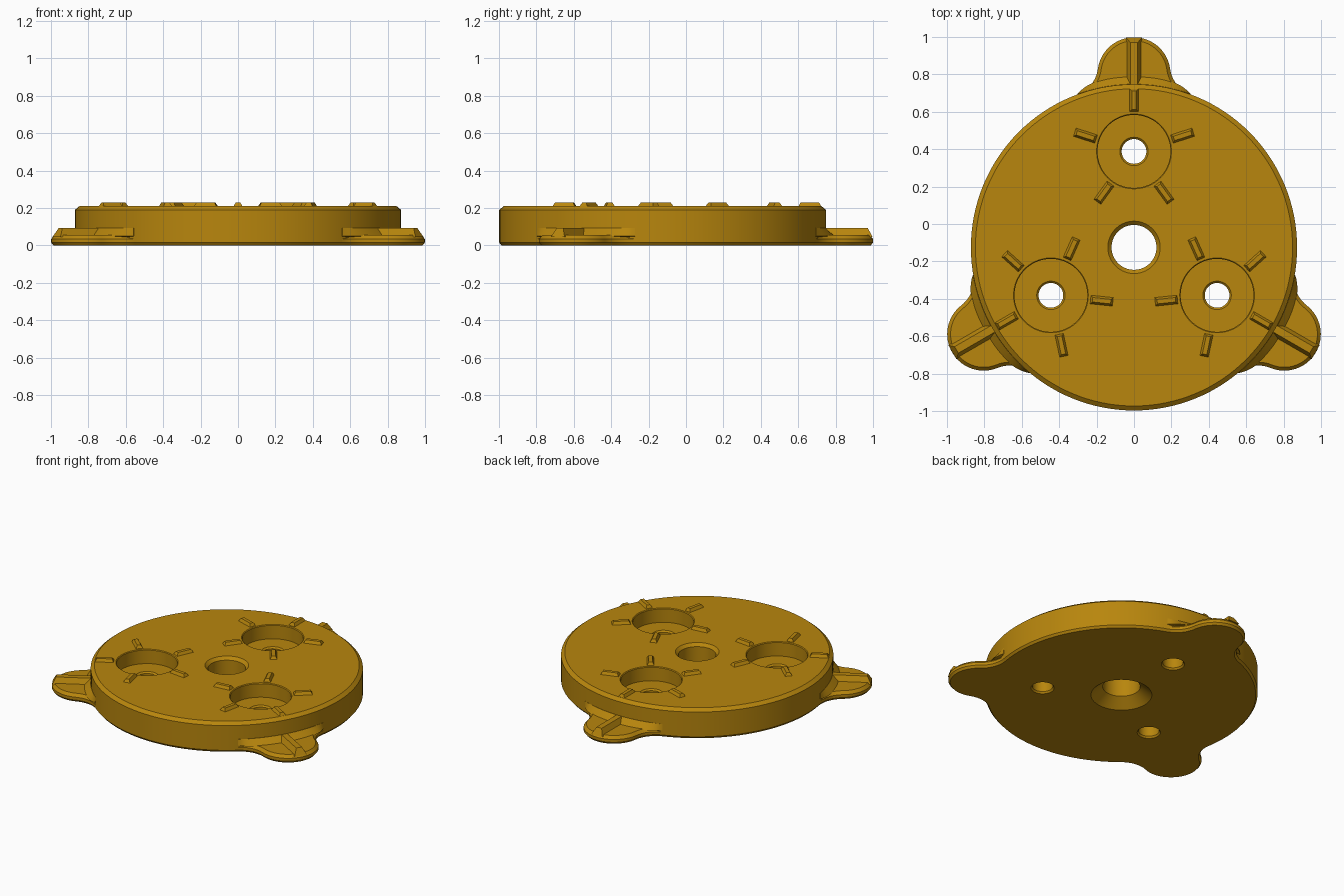
import bpy, bmesh, math
from mathutils import Matrix, Vector

if "Cube" in bpy.data.objects:
    bpy.data.objects.remove(bpy.data.objects["Cube"])

CY = -0.125                      # disc centre on y
R, TOP = 0.872, 0.21             # disc radius and height
LD, LR, F = 0.928, 0.195, 0.17   # lobe centre distance, lobe radius, fillet radius
PD = 0.513                       # socket distance from disc centre

gold = bpy.data.materials.new("gold")
gold.diffuse_color = (0.479, 0.238, 0.004, 1)
gold.use_nodes = True
gold.node_tree.nodes["Principled BSDF"].inputs["Base Color"].default_value = gold.diffuse_color


def finish(name, bm, hidden=False, smooth=True):
    bmesh.ops.recalc_face_normals(bm, faces=bm.faces)
    me = bpy.data.meshes.new(name)
    bm.to_mesh(me)
    bm.free()
    me.materials.append(gold)
    ob = bpy.data.objects.new(name, me)
    bpy.context.collection.objects.link(ob)
    ob.hide_render = hidden
    if smooth:
        bpy.ops.object.select_all(action='DESELECT')
        ob.select_set(True)
        bpy.context.view_layer.objects.active = ob
        bpy.ops.object.shade_smooth_by_angle(angle=math.radians(25))
    return ob


def skin(bm, rings, mat, loop=False):
    """Join equal closed sections into a solid, capped unless it loops."""
    vs = [[bm.verts.new(mat @ Vector(p)) for p in ring] for ring in rings]
    n = len(vs[0])
    for i in range(len(vs) if loop else len(vs) - 1):
        a, b = vs[i], vs[(i + 1) % len(vs)]
        for j in range(n):
            k = (j + 1) % n
            bm.faces.new((a[j], a[k], b[k], b[j]))
    if not loop:
        bm.faces.new(vs[0])
        bm.faces.new(vs[-1])


def circle(r, z, n):
    return [(r * math.cos(2 * math.pi * i / n), r * math.sin(2 * math.pi * i / n), z)
            for i in range(n)]


def arm(k):
    """Frame of one of the three arms, with local +y pointing outward."""
    return Matrix.Translation((0, CY, 0)) @ Matrix.Rotation(k * 2 * math.pi / 3, 4, 'Z')


# Disc with chamfered rims and countersunk centre hole
bm = bmesh.new()
profile = [(R - 0.012, 0), (R, 0.015), (R, 0.19), (R - 0.024, TOP),
           (0.14, TOP), (0.12, 0.19), (0.12, 0.06), (0.195, 0)]
skin(bm, [circle(r, z, 128) for r, z in profile], Matrix.Translation((0, CY, 0)), loop=True)
disc = finish("disc", bm, smooth=False)

# Three round sockets with through holes
bm = bmesh.new()
cut = [(0.082, -0.01), (0.066, 0.012), (0.066, 0.10), (0.076, 0.11),
       (0.195, 0.11), (0.195, 0.205), (0.205, 0.215)]
for k in range(3):
    skin(bm, [circle(r, z, 64) for r, z in cut], arm(k) @ Matrix.Translation((0, PD, 0)))
cutter = finish("socket_cutter", bm, hidden=True, smooth=False)
mod = disc.modifiers.new("sockets", 'BOOLEAN')
mod.operation, mod.object, mod.solver = 'DIFFERENCE', cutter, 'EXACT'
bpy.context.view_layer.objects.active = disc
disc.select_set(True)
bpy.ops.object.modifier_apply(modifier="sockets")
bpy.data.objects.remove(cutter)
bpy.ops.object.shade_smooth_by_angle(angle=math.radians(25))

# Fillet centre where it touches both the disc and the lobe
A, C = R + F, LR + F
TH = math.acos((A * A + LD * LD - C * C) / (2 * A * LD))
FX, FY = A * math.sin(TH), A * math.cos(TH)


def lobe_outline(inset, z):
    """Lobe arc blended into the disc by a concave fillet on each side."""
    f, r = F + inset, LR - inset
    a0 = math.atan2(-FY, -FX)
    a1 = math.atan2(LD - FY, -FX)
    if a1 > 0:
        a1 -= 2 * math.pi
    right = [(FX + f * math.cos(a0 + (a1 - a0) * i / 12),
              FY + f * math.sin(a0 + (a1 - a0) * i / 12), z) for i in range(13)]
    b = math.atan2(FY - LD, FX)
    tip = [(r * math.cos(b + (math.pi - 2 * b) * i / 32),
            LD + r * math.sin(b + (math.pi - 2 * b) * i / 32), z) for i in range(1, 32)]
    left = [(-x, y, z) for x, y, z in reversed(right)]
    return right + tip + left


def tapered_bar(bm, mat, y0, y1, w0, w1, z0, z1, e0, e1):
    """Bar along y with sloped sides and ends."""
    low = [(-w0, y0, z0), (w0, y0, z0), (w0, y1, z0), (-w0, y1, z0)]
    high = [(-w1, y0 + e0, z1), (w1, y0 + e0, z1), (w1, y1 - e1, z1), (-w1, y1 - e1, z1)]
    skin(bm, [low, high], mat)


for k in range(3):
    m = arm(k)
    # Thin mounting lobe
    bm = bmesh.new()
    skin(bm, [lobe_outline(i, z) for i, z in
              ((0.012, 0), (0, 0.015), (0, 0.035), (0.018, 0.055))], m)
    finish(f"lobe_{k + 1}", bm)

    # Sloped collar between disc wall and lobe
    bm = bmesh.new()
    sections = []
    for i in range(-16, 17):
        t = i / 16
        a = t * TH
        ro = R + 0.002 + 0.043 * (1 - t ** 4)
        sections.append([(r * math.sin(a), r * math.cos(a), z) for r, z in
                         ((0.85, 0.04), (0.85, 0.092), (R + 0.001, 0.092), (ro, 0.05))])
    skin(bm, sections, m)
    finish(f"lobe_collar_{k + 1}", bm)

    # Raised pointer rib on the lobe
    bm = bmesh.new()
    tapered_bar(bm, m, 0.85, LD + LR - 0.002, 0.043, 0.02, 0.045, 0.092, 0, 0.025)
    finish(f"lobe_rib_{k + 1}", bm, smooth=False)

    # Five raised ticks around the socket
    bm = bmesh.new()
    for j in range(5):
        t = m @ Matrix.Translation((0, PD, 0)) @ Matrix.Rotation(j * math.tau / 5, 4, 'Z')
        tapered_bar(bm, t, 0.212, 0.334, 0.024, 0.012, TOP - 0.002, 0.23, 0.012, 0.012)
    finish(f"socket_ticks_{k + 1}", bm, smooth=False)
